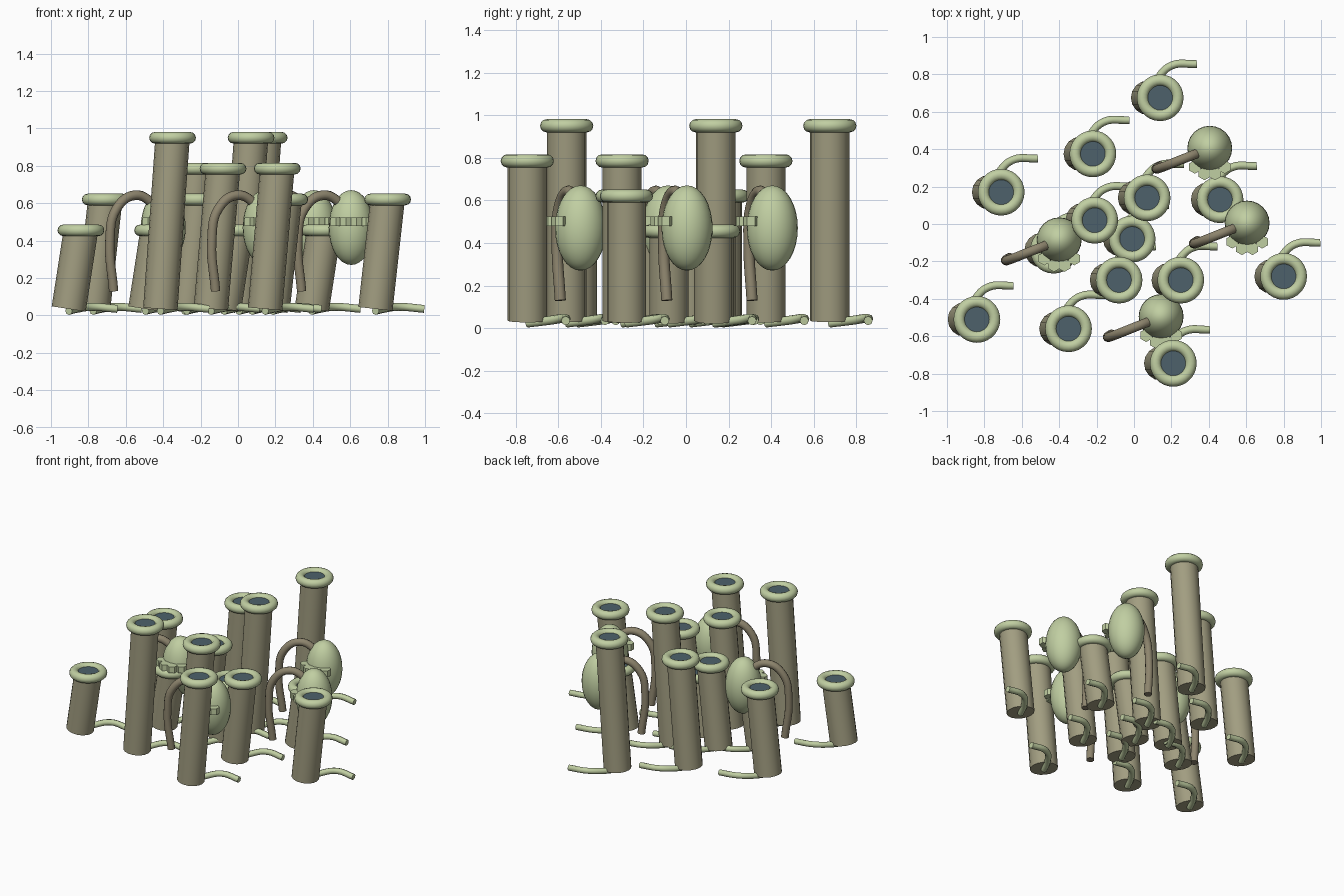
import bpy
import math
from mathutils import Vector

if "Cube" in bpy.data.objects:
    bpy.data.objects.remove(bpy.data.objects["Cube"])


def material(name, rgb):
    m = bpy.data.materials.new(name)
    m.use_nodes = True
    m.diffuse_color = (*rgb, 1)
    m.node_tree.nodes["Principled BSDF"].inputs["Base Color"].default_value = (*rgb, 1)
    return m


PALE = material("pale_green", (0.53, 0.62, 0.36))
OLIVE = material("olive_wall", (0.36, 0.34, 0.22))
BROWN = material("brown_stem", (0.27, 0.235, 0.155))
DARK = material("dark_slate", (0.075, 0.12, 0.145))


def finish(obj, name, mat, smooth=True):
    obj.name = name
    obj.data.materials.clear()
    obj.data.materials.append(mat)
    if smooth:
        bpy.ops.object.select_all(action="DESELECT")
        obj.select_set(True)
        bpy.context.view_layer.objects.active = obj
        bpy.ops.object.shade_smooth_by_angle(angle=math.radians(50))
    return obj


def pipe(name, points, radius, mat, roundness=3):
    """Round pipe with capped ends along a smooth path, made into a mesh."""
    curve = bpy.data.curves.new(name, "CURVE")
    curve.dimensions = "3D"
    curve.bevel_depth = radius
    curve.bevel_resolution = roundness
    curve.resolution_u = 6
    curve.use_fill_caps = True
    spline = curve.splines.new("BEZIER")
    spline.bezier_points.add(len(points) - 1)
    for bp, p in zip(spline.bezier_points, points):
        bp.co = p
        bp.handle_left_type = bp.handle_right_type = "AUTO"
    temp = bpy.data.objects.new(name, curve)
    bpy.context.collection.objects.link(temp)
    bpy.context.view_layer.update()
    graph = bpy.context.evaluated_depsgraph_get()
    mesh = bpy.data.meshes.new_from_object(temp.evaluated_get(graph))
    bpy.data.objects.remove(temp)
    obj = bpy.data.objects.new(name, mesh)
    bpy.context.collection.objects.link(obj)
    return finish(obj, name, mat)


LEAN = 0.065  # sideways drift from foot to mouth


def tube(x, y, level):
    top = 0.455 + 0.165 * level
    foot = Vector((x - LEAN, y, 0))
    # leaning wall
    pipe("tube_wall", [foot + Vector((0, 0, 0.035)), (x, y, top)], 0.092, OLIVE, 6)
    # rolled lip
    bpy.ops.mesh.primitive_torus_add(location=(x, y, top), major_radius=0.094,
                                     minor_radius=0.031, major_segments=28,
                                     minor_segments=12)
    finish(bpy.context.object, "tube_lip", PALE)
    # dark mouth
    bpy.ops.mesh.primitive_cylinder_add(location=(x, y, top + 0.008), radius=0.08,
                                        depth=0.008, vertices=24)
    finish(bpy.context.object, "tube_mouth", DARK)
    # creeping root
    path = [(0, 0, 0.024), (0.05, 0.1, 0.036), (0.125, 0.172, 0.046), (0.26, 0.18, 0.035)]
    pipe("root", [foot + Vector(p) for p in path], 0.021, PALE, 2)


def bulb(x, y):
    c = Vector((x, y, 0))
    # egg shaped body
    bpy.ops.mesh.primitive_uv_sphere_add(location=(x, y, 0.47), segments=24, ring_count=16)
    bpy.context.object.scale = (0.12, 0.12, 0.2)
    finish(bpy.context.object, "bulb_body", PALE)
    # hooked stem
    path = [(-0.265, -0.095, 0.13), (-0.285, -0.11, 0.4), (-0.25, -0.1, 0.57),
            (-0.15, -0.06, 0.643), (-0.06, -0.025, 0.6), (0, 0, 0.5)]
    pipe("bulb_stem", [c + Vector(p) for p in path], 0.026, BROWN, 3)
    # row of small prisms along the front
    for side in (-1, 1):
        for dx, dy in ((0.028, -0.135), (0.08, -0.1)):
            bpy.ops.mesh.primitive_cylinder_add(location=(x + side * dx, y + dy, 0.502),
                                                radius=0.036, depth=0.045, vertices=6)
            finish(bpy.context.object, "bulb_tooth", PALE, smooth=False)


# tube mouths grouped by height level
LEVELS = [
    [(-0.84, -0.51), (-0.01, -0.08), (0.46, 0.13), (-0.43, -0.14)],
    [(-0.71, 0.17), (0.8, -0.28), (-0.21, 0.02), (0.25, -0.3)],
    [(-0.08, -0.3), (0.21, -0.745), (-0.22, 0.375)],
    [(-0.35, -0.56), (0.07, 0.14), (0.14, 0.675)],
]
for level, spots in enumerate(LEVELS):
    for x, y in spots:
        tube(x, y, level)

for x, y in [(0.405, 0.405), (0.605, 0.005), (0.145, -0.495), (-0.4, -0.085)]:
    bulb(x, y)
